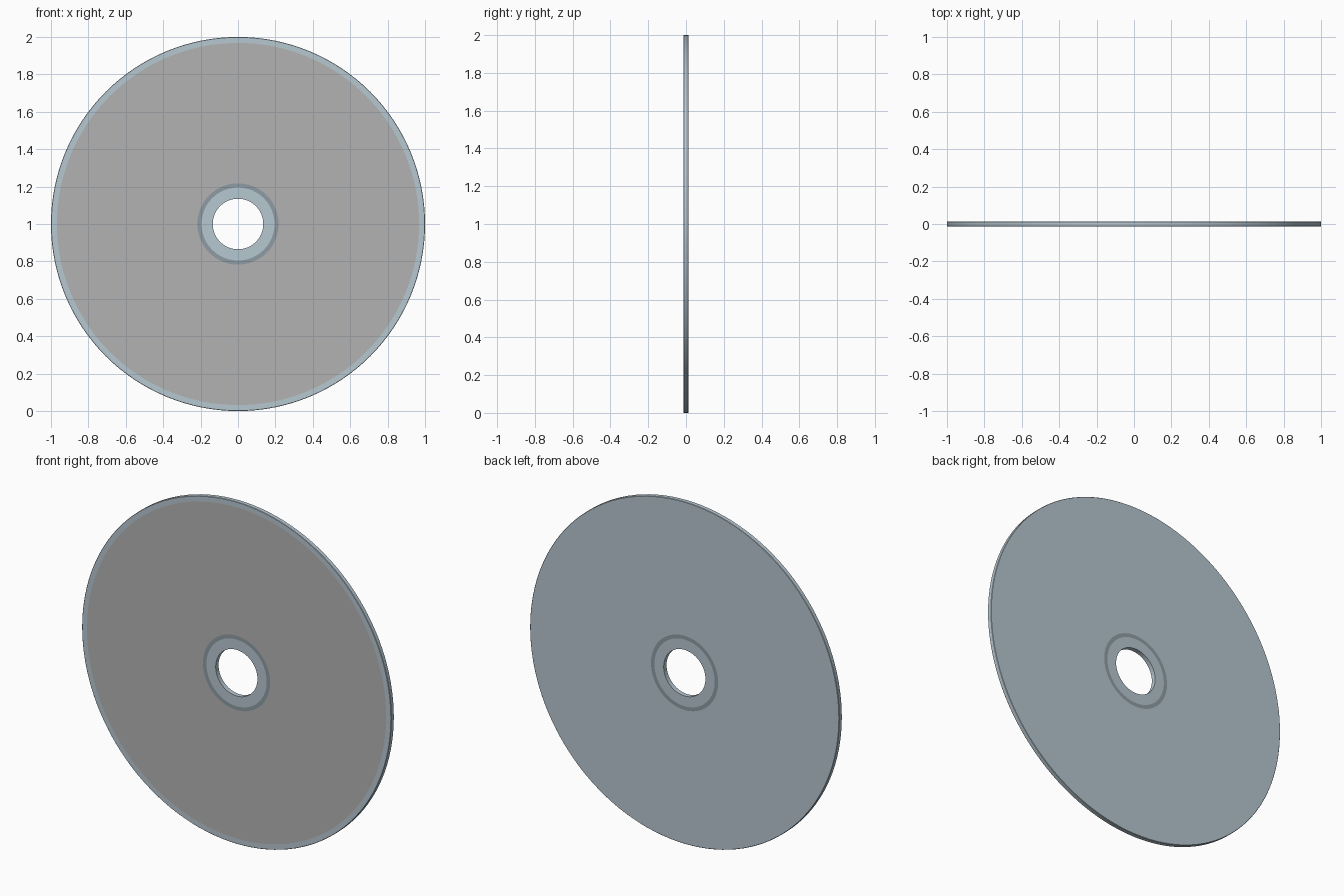
import bpy, bmesh, math
from mathutils import Matrix, Vector

if "Cube" in bpy.data.objects:
    bpy.data.objects.remove(bpy.data.objects["Cube"])

SEGMENTS = 128
HALF = 0.0135    # half thickness
CHAMFER = 0.002


def material(name, rgb):
    mat = bpy.data.materials.new(name)
    mat.diffuse_color = (*rgb, 1)
    mat.use_nodes = True
    mat.node_tree.nodes["Principled BSDF"].inputs["Base Color"].default_value = mat.diffuse_color
    return mat


plastic = material("clear_plastic", (0.47, 0.57, 0.63))
ring = material("ring_band", (0.27, 0.33, 0.37))
label = material("label_grey", (0.45, 0.45, 0.45))
PLASTIC, RING, LABEL = range(3)

# Closed cross-section: (radius, depth, material of the band that follows)
profile = [
    (0.135, -HALF, PLASTIC),          # front hub
    (0.195, -HALF, RING),             # front ring band
    (0.217, -HALF, LABEL),            # printed label
    (0.968, -HALF, PLASTIC),          # front margin
    (1 - CHAMFER, -HALF, PLASTIC),
    (1.0, -HALF + CHAMFER, PLASTIC),  # outer rim
    (1.0, HALF - CHAMFER, PLASTIC),
    (1 - CHAMFER, HALF, PLASTIC),     # back face
    (0.217, HALF, RING),              # back ring band
    (0.195, HALF, PLASTIC),           # back hub
    (0.135, HALF, PLASTIC),           # hole wall
]

# Revolve the section around the y axis
bm = bmesh.new()
loops = []
for r, y, _ in profile:
    loops.append([bm.verts.new((r * math.cos(a), y, r * math.sin(a)))
                  for a in (2 * math.pi * i / SEGMENTS for i in range(SEGMENTS))])
for k, (_, _, mat) in enumerate(profile):
    a, b = loops[k], loops[(k + 1) % len(loops)]
    for i in range(SEGMENTS):
        j = (i + 1) % SEGMENTS
        bm.faces.new((a[i], a[j], b[j], b[i])).material_index = mat
bmesh.ops.recalc_face_normals(bm, faces=bm.faces)

mesh = bpy.data.meshes.new("disc")
bm.to_mesh(mesh)
bm.free()
for mat in (plastic, ring, label):
    mesh.materials.append(mat)
disc = bpy.data.objects.new("disc", mesh)
disc.location.z = 1
bpy.context.collection.objects.link(disc)

# Smooth rims, sharp edges
bpy.context.view_layer.objects.active = disc
disc.select_set(True)
bpy.ops.object.shade_smooth_by_angle(angle=math.radians(30))
